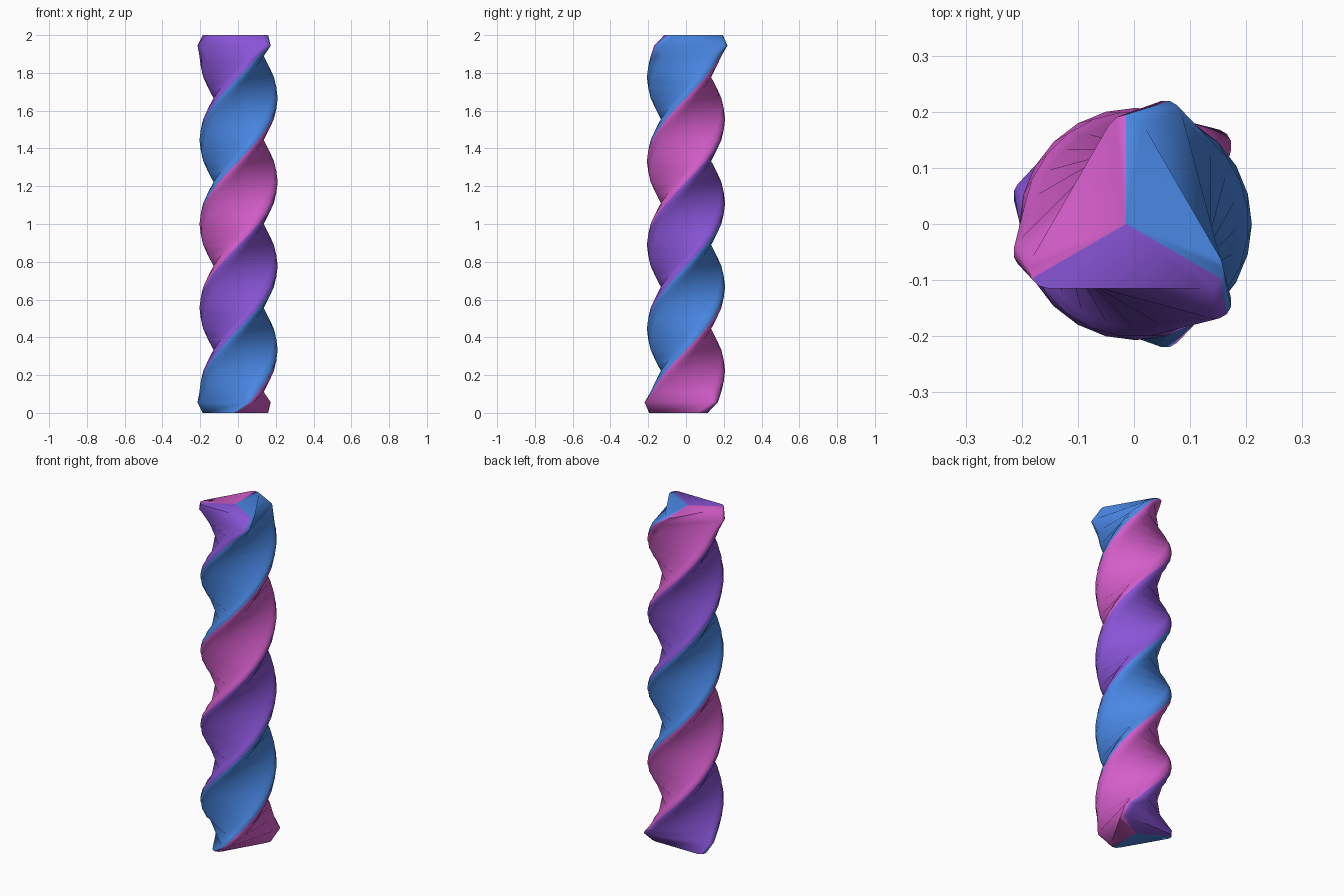
import bpy, bmesh, math

if "Cube" in bpy.data.objects:
    bpy.data.objects.remove(bpy.data.objects["Cube"])

# one flat colour for each side of the twisted bar
COLORS = [("pink", (0.66, 0.11, 0.59, 1)),
          ("purple", (0.25, 0.09, 0.68, 1)),
          ("blue", (0.067, 0.245, 0.78, 1))]
STEPS = 36          # rings along the height
TURN = 15           # degrees of twist per ring


def section(i):
    """Corner distance, corner radius and x offset of ring i."""
    edge = min(i, STEPS - i)
    if edge == 0:
        return 0.16, 0.035, -0.014
    if edge == 1:
        return 0.198, 0.029, 0.005
    return 0.148, 0.059, 0.003


def ring(bm, i):
    """Rounded triangle, five points on each corner."""
    d, r, ox = section(i)
    turn = 90 + TURN * (i - STEPS)
    verts = []
    for k in range(3):
        a = math.radians(turn + 120 * k)
        for off in (-60, -30, 0, 30, 60):
            b = a + math.radians(off)
            verts.append(bm.verts.new((ox + d * math.cos(a) + r * math.cos(b),
                                       d * math.sin(a) + r * math.sin(b),
                                       2 * i / STEPS)))
    return verts


bm = bmesh.new()
rings = [ring(bm, i) for i in range(STEPS + 1)]
n = 15


def add(verts, j):
    # colour changes at the middle of each corner
    f = bm.faces.new(verts)
    f.material_index = ((j - 2) % n) // 5
    f.smooth = True


# twisted sides
for lo, hi in zip(rings, rings[1:]):
    for j in range(n):
        k = (j + 1) % n
        add((lo[j], lo[k], hi[k], hi[j]), j)

# three-coloured end caps
bottom = bm.verts.new((-0.014, 0, 0))
top = bm.verts.new((-0.014, 0, 2))
for j in range(n):
    k = (j + 1) % n
    add((bottom, rings[0][k], rings[0][j]), j)
    add((top, rings[-1][j], rings[-1][k]), j)

bmesh.ops.recalc_face_normals(bm, faces=bm.faces[:])
mesh = bpy.data.meshes.new("twisted_bar")
bm.to_mesh(mesh)
bm.free()
for name, col in COLORS:
    mat = bpy.data.materials.new(name)
    mat.diffuse_color = col
    mat.use_nodes = True
    mat.node_tree.nodes["Principled BSDF"].inputs["Base Color"].default_value = mat.diffuse_color
    mesh.materials.append(mat)
bar = bpy.data.objects.new("twisted_bar", mesh)
bpy.context.collection.objects.link(bar)
bpy.context.view_layer.objects.active = bar
bar.select_set(True)
bpy.ops.object.shade_smooth_by_angle(angle=math.radians(60))
